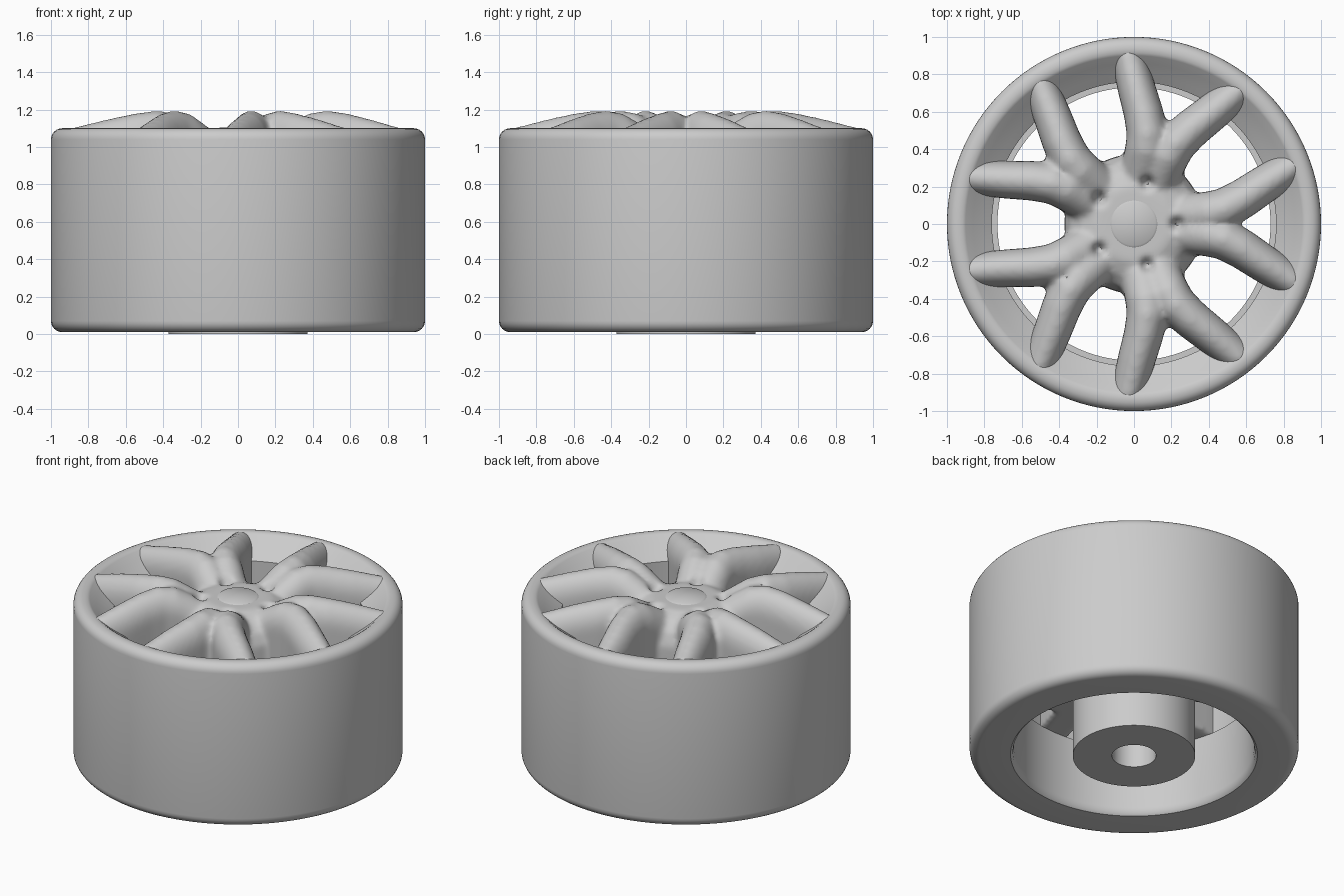
import bpy, bmesh, math
from mathutils import Vector, Matrix

if "Cube" in bpy.data.objects:
    bpy.data.objects.remove(bpy.data.objects["Cube"], do_unlink=True)

grey = bpy.data.materials.new("light grey")
grey.use_nodes = True
grey.diffuse_color = (0.6, 0.6, 0.6, 1)
grey.node_tree.nodes["Principled BSDF"].inputs["Base Color"].default_value = (0.6, 0.6, 0.6, 1)

SPOKES = 5
FLOOR = 0.48  # underside of the spokes


def add_lathe(bm, profile, steps=128):
    """Revolve a closed (radius, height) loop around z."""
    rings = []
    for i in range(steps):
        a = math.tau * i / steps
        rings.append([bm.verts.new((r * math.cos(a), r * math.sin(a), z)) for r, z in profile])
    n = len(profile)
    for i in range(steps):
        a, b = rings[i], rings[(i + 1) % steps]
        for j in range(n):
            k = (j + 1) % n
            if profile[j][0] + profile[k][0] > 0:
                bm.faces.new((a[j], b[j], b[k], a[k]))
    bmesh.ops.remove_doubles(bm, verts=bm.verts[:], dist=1e-5)


def finish(name, bm, angle=40):
    bmesh.ops.recalc_face_normals(bm, faces=bm.faces[:])
    mesh = bpy.data.meshes.new(name)
    bm.to_mesh(mesh)
    bm.free()
    mesh.materials.append(grey)
    obj = bpy.data.objects.new(name, mesh)
    bpy.context.collection.objects.link(obj)
    bpy.ops.object.select_all(action='DESELECT')
    obj.select_set(True)
    bpy.context.view_layer.objects.active = obj
    bpy.ops.object.shade_smooth_by_angle(angle=math.radians(angle))
    return obj


def corner(cr, cz, rad, start, end, steps=6):
    pts = []
    for i in range(steps + 1):
        a = math.radians(start + (end - start) * i / steps)
        pts.append((cr + rad * math.cos(a), cz + rad * math.sin(a)))
    return pts


def add_prong(bm, path, turn):
    """Loft a round-topped bar through (x, y, top, half width) stations."""
    rings = []
    for i, (x, y, top, half) in enumerate(path):
        p, q = path[max(i - 1, 0)], path[min(i + 1, len(path) - 1)]
        d = Vector((q[0] - p[0], q[1] - p[1], 0)).normalized()
        side = Vector((-d.y, d.x, 0))
        ring = []
        for j in range(13):
            a = math.pi * j / 12
            pos = Vector((x, y, top - 0.15 * (1 - math.sin(a)))) + side * half * math.cos(a)
            ring.append(pos)
        for s in (-1, 1):
            pos = Vector((x, y, FLOOR)) + side * half * s
            ring.append(pos)
        rings.append([bm.verts.new(turn @ v) for v in ring])
    n = len(rings[0])
    for a, b in zip(rings, rings[1:]):
        for j in range(n):
            k = (j + 1) % n
            bm.faces.new((a[j], a[k], b[k], b[j]))
    bm.faces.new(rings[0])
    bm.faces.new(rings[-1][::-1])


# Wide barrel with rounded shoulders and a sloping inner lip
bm = bmesh.new()
profile = corner(0.94, 0.07, 0.06, -90, 0) + corner(0.94, 1.04, 0.06, 0, 90)
profile += [(0.915, 1.1), (0.9, 1.09), (0.86, 1.055), (0.8, 1.01), (0.76, 0.98),
            (0.76, FLOOR), (0.73, FLOOR), (0.73, 0.06)]
profile += [(0.735, 0.025), (0.75, 0.01)]
add_lathe(bm, profile)
finish("rim_barrel", bm)

# Central hub tube with an axle bore
bm = bmesh.new()
add_lathe(bm, [(0.372, 0), (0.372, 0.65), (0, 0.65), (0, 0.6), (0.134, 0.6), (0.134, 0)])
finish("hub_tube", bm)

# Forked spokes and hub face, blended into one soft body
bm = bmesh.new()
add_lathe(bm, [(0, FLOOR), (0.37, FLOOR), (0.37, 0.92), (0.34, 1.0), (0.28, 1.06),
               (0.2, 1.095), (0, 1.095)], 64)
path = [(0.16, 0.03, 1.06, 0.11), (0.27, 0.045, 1.12, 0.115), (0.38, 0.055, 1.18, 0.115),
        (0.48, 0.08, 1.195, 0.11), (0.58, 0.135, 1.18, 0.105), (0.7, 0.215, 1.15, 0.1),
        (0.89, 0.335, 1.095, 0.09)]
for i in range(SPOKES):
    turn = Matrix.Rotation(math.tau * i / SPOKES, 3, 'Z')
    for s in (-1, 1):
        add_prong(bm, [(x, y * s, top, half) for x, y, top, half in path], turn)
spokes = finish("spokes", bm)
blend = spokes.modifiers.new("blend", 'REMESH')
blend.mode = 'VOXEL'
blend.voxel_size = 0.017
blend.use_smooth_shade = True
soften = spokes.modifiers.new("soften", 'SMOOTH')
soften.factor = 0.5
soften.iterations = 8
for name in ("blend", "soften"):
    bpy.ops.object.modifier_apply(modifier=name)

# Bolt dents pressed into the inner end of every spoke
dents = [Vector((0.23 * math.cos(math.tau * i / SPOKES), 0.23 * math.sin(math.tau * i / SPOKES)))
         for i in range(SPOKES)]
for v in spokes.data.vertices:
    if v.co.z > 1:
        for d in dents:
            v.co.z -= 0.06 * math.exp(-((v.co.xy - d).length / 0.03) ** 2)
bpy.ops.object.shade_smooth_by_angle(angle=math.radians(50))

# Low round cap in the middle
bm = bmesh.new()
add_lathe(bm, [(0, 1.05), (0.125, 1.05), (0.125, 1.095), (0.115, 1.102), (0, 1.106)], 48)
finish("centre_cap", bm)
